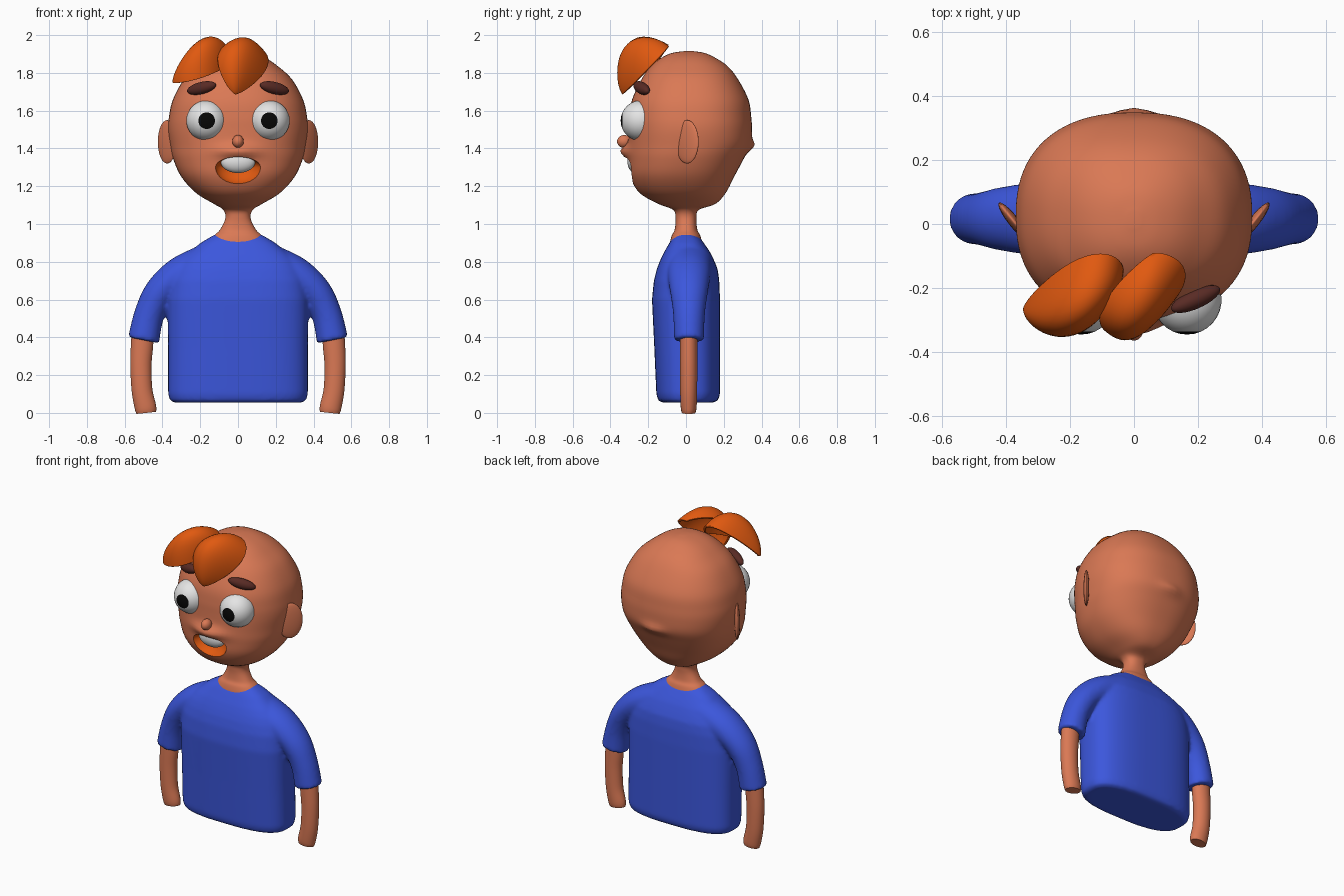
import bpy, bmesh, math
from mathutils import Vector, Euler, Matrix

if "Cube" in bpy.data.objects:
    bpy.data.objects.remove(bpy.data.objects["Cube"])


def material(name, rgb):
    m = bpy.data.materials.new(name)
    m.diffuse_color = (*rgb, 1)
    m.use_nodes = True
    m.node_tree.nodes["Principled BSDF"].inputs["Base Color"].default_value = m.diffuse_color
    return m


SKIN = material("skin", (0.70, 0.19, 0.09))
BLUE = material("shirt blue", (0.045, 0.095, 0.72))
ORANGE = material("hair orange", (0.75, 0.10, 0.005))
BROWN = material("brow brown", (0.10, 0.024, 0.018))
WHITE = material("white", (0.78, 0.78, 0.78))
BLACK = material("black", (0.002, 0.002, 0.002))


def finish(name, bm, mats):
    me = bpy.data.meshes.new(name)
    bm.to_mesh(me)
    bm.free()
    for m in mats:
        me.materials.append(m)
    ob = bpy.data.objects.new(name, me)
    bpy.context.collection.objects.link(ob)
    return ob


def smooth_rows(rows, k):
    """Catmull-Rom interpolation of rows of numbers, k steps each."""
    out = []
    for i in range(len(rows) - 1):
        p = [rows[max(0, min(len(rows) - 1, i + d))] for d in (-1, 0, 1, 2)]
        for s in range(k):
            t = s / k
            out.append([0.5 * (2 * b + (c - a) * t + (2*a - 5*b + 4*c - d) * t*t
                               + (3*b - a - 3*c + d) * t**3)
                        for a, b, c, d in zip(*p)])
    return out + [list(rows[-1])]


def loft(bm, rings):
    """Closed skin over rings of points."""
    vs = [[bm.verts.new(c) for c in r] for r in rings]
    n = len(vs[0])
    faces = [bm.faces.new((a[i], a[(i + 1) % n], b[(i + 1) % n], b[i]))
             for a, b in zip(vs, vs[1:]) for i in range(n)]
    faces += [bm.faces.new(vs[0]), bm.faces.new(vs[-1])]
    bmesh.ops.recalc_face_normals(bm, faces=faces)


def spow(v, e):
    return math.copysign(abs(v) ** e, v)


def stack(bm, rows, n, seg=64):
    """Horizontal superellipse rings from rows of (z, half width, y front, y back)."""
    rings = []
    for z, w, f, b in rows:
        ang = [2 * math.pi * i / seg for i in range(seg)]
        rings.append([Vector((w * spow(math.cos(a), 2 / n),
                              (f + b) / 2 + (b - f) / 2 * spow(math.sin(a), 2 / n), z))
                      for a in ang])
    loft(bm, rings)


def tube(bm, rows, yc, side, seg=32):
    """Limb in the x-z plane from rows of (x, z, in-plane radius, y radius)."""
    rows = smooth_rows(rows, 6)
    rings = []
    for i, (x, z, rx, ry) in enumerate(rows):
        a, b = rows[max(i - 1, 0)], rows[min(i + 1, len(rows) - 1)]
        t = Vector((b[0] - a[0], b[1] - a[1])).normalized()
        rings.append([])
        for j in range(seg):
            c, s = math.cos(2 * math.pi * j / seg), math.sin(2 * math.pi * j / seg)
            rings[-1].append(Vector((side * (x - t.y * rx * c), yc + ry * s,
                                     z + t.x * rx * c)))
    loft(bm, rings)


def ball(name, loc, radii, mats, rot=(0, 0, 0), u=32, v=16):
    bm = bmesh.new()
    bmesh.ops.create_uvsphere(bm, u_segments=u, v_segments=v, radius=1)
    m = Matrix.Translation(loc) @ Euler(rot).to_matrix().to_4x4() @ Matrix.Diagonal((*radii, 1))
    bmesh.ops.transform(bm, matrix=m, verts=bm.verts)
    return finish(name, bm, mats)


# Head and neck
bm = bmesh.new()
stack(bm, smooth_rows([
    (1.915, .02, -.01, .04), (1.905, .08, -.075, .10), (1.88, .145, -.13, .155),
    (1.836, .21, -.185, .22), (1.767, .285, -.235, .275), (1.66, .344, -.285, .33),
    (1.57, .365, -.30, .345), (1.50, .37, -.303, .349), (1.42, .36, -.305, .342),
    (1.344, .343, -.305, .305), (1.25, .30, -.295, .255), (1.164, .222, -.245, .21),
    (1.106, .127, -.145, .155), (1.075, .078, -.068, .068), (1.03, .067, -.055, .055),
    (.97, .095, -.06, .06), (.94, .125, -.075, .075), (.90, .15, -.085, .085),
    (.85, .16, -.088, .088)], 5), 2.35, 80)
for v in bm.verts:
    x, y, z = v.co
    if y < -.1:   # upper lip swelling
        v.co.y -= .042 * math.exp(-(x / .10) ** 2 - ((z - 1.385) / .035) ** 2)
    elif y > .1:  # small crease at the back of the head
        v.co.y += .022 * math.exp(-(x / .07) ** 2 - ((z - 1.415) / .03) ** 2)
head = finish("head", bm, [SKIN, ORANGE])

# Open mouth, carved from the head
cutter = ball("mouth_cutter", (0, -.31, 1.30), (.122, .09, .092), [SKIN, ORANGE], u=48, v=24)
for v in cutter.data.vertices:
    if v.co.z > 1.30:
        v.co.z = 1.30 + (v.co.z - 1.30) * .6
for p in cutter.data.polygons:
    p.material_index = 1
cutter.hide_render = True
mod = head.modifiers.new("mouth", 'BOOLEAN')
mod.operation = 'DIFFERENCE'
mod.solver = 'EXACT'
mod.object = cutter
bpy.context.view_layer.objects.active = head
bpy.ops.object.modifier_apply(modifier=mod.name)
bpy.data.objects.remove(cutter)

ball("teeth", (0, -.268, 1.33), (.092, .042, .06), [WHITE])
ball("nose", (0, -.327, 1.437), (.03, .038, .034), [SKIN])

# Eyes, brows, ears and arms on both sides
for s, label in ((1, "right"), (-1, "left")):
    eye = ball("eye_" + label, (s * .166, -.238, 1.547), (.108, .108, .108),
               [WHITE, BLACK], (math.pi / 2, 0, 0), 32, 15)
    for p in eye.data.polygons:   # pupil is the forward cap
        p.material_index = int(p.center.y < -.238 - .108 * .9135)
    ball("brow_" + label, (s * .193, -.235, 1.72), (.085, .03, .032), [BROWN],
         (0, s * .22, s * .42))
    ball("ear_" + label, (s * .375, .006, 1.435), (.077, .017, .115), [SKIN],
         (0, 0, math.atan2(.78, s * .62)))
    bm = bmesh.new()
    tube(bm, [(.503, .45, .058, .045), (.508, .36, .059, .046), (.514, .25, .056, .046),
              (.508, .12, .055, .045), (.49, .03, .057, .042), (.486, .0, .052, .036)],
         .014, s)
    finish("arm_" + label, bm, [SKIN])

# Shirt: torso and sleeves blended into one skin
bm = bmesh.new()
stack(bm, [(.055, .34, -.13, .15), (.065, .36, -.148, .17), (.10, .37, -.157, .18),
           (.35, .37, -.168, .18), (.60, .372, -.18, .18), (.70, .36, -.17, .176),
           (.76, .338, -.155, .168), (.80, .315, -.14, .152), (.84, .275, -.122, .134),
           (.87, .235, -.105, .115), (.90, .198, -.088, .094), (.92, .165, -.075, .08),
           (.947, .118, -.05, .05)], 2.8)
for s in (1, -1):
    tube(bm, [(.15, .80, .10, .12), (.30, .735, .095, .115), (.41, .64, .085, .10),
              (.47, .52, .08, .084), (.50, .385, .084, .08)], .016, s)
shirt = finish("shirt", bm, [BLUE])
mod = shirt.modifiers.new("blend", 'REMESH')
mod.mode = 'VOXEL'
mod.voxel_size = .011
mod.use_smooth_shade = True
mod = shirt.modifiers.new("soften", 'SMOOTH')
mod.factor = .5
mod.iterations = 8


# Hair: two domed leaf-shaped shells
def lock(name, base, tip, half_width, up, height, nt=28, ns=18):
    base, tip, half_width = Vector(base), Vector(tip), Vector(half_width)
    up = Vector(up).normalized()
    bm = bmesh.new()
    grid = []
    for i in range(nt + 1):
        t = (1 - math.cos(math.pi * i / nt)) / 2
        p = max(0, math.sin(math.pi * t ** .78)) ** .65
        grid.append([])
        for j in range(ns + 1):
            s = -math.cos(math.pi * j / ns)
            co = base.lerp(tip, t) + half_width * (s * p) \
                + up * (p * (.05 + (height - .05) * (1 - s * s)))
            grid[-1].append(bm.verts.new(co))
    for a, b in zip(grid, grid[1:]):
        for j in range(ns):
            bm.faces.new((a[j], a[j + 1], b[j + 1], b[j]))
    bmesh.ops.remove_doubles(bm, verts=bm.verts, dist=.0005)
    bmesh.ops.recalc_face_normals(bm, faces=bm.faces)
    mod = finish(name, bm, [ORANGE]).modifiers.new("thickness", 'SOLIDIFY')
    mod.thickness = .014
    mod.offset = 0


lock("hair_lock_centre", (.06, -.095, 1.935), (-.015, -.33, 1.69),
     (.125, .045, -.03), (-.05, -.73, .69), .155)
lock("hair_lock_side", (-.04, -.15, 1.86), (-.34, -.265, 1.75),
     (.01, .115, .078), (-.10, -.50, .85), .175)

# Smooth shading with crisp edges kept
bpy.ops.object.select_all(action='DESELECT')
for ob in bpy.context.scene.objects:
    ob.select_set(True)
bpy.context.view_layer.objects.active = head
bpy.ops.object.shade_smooth_by_angle(angle=math.radians(45))
